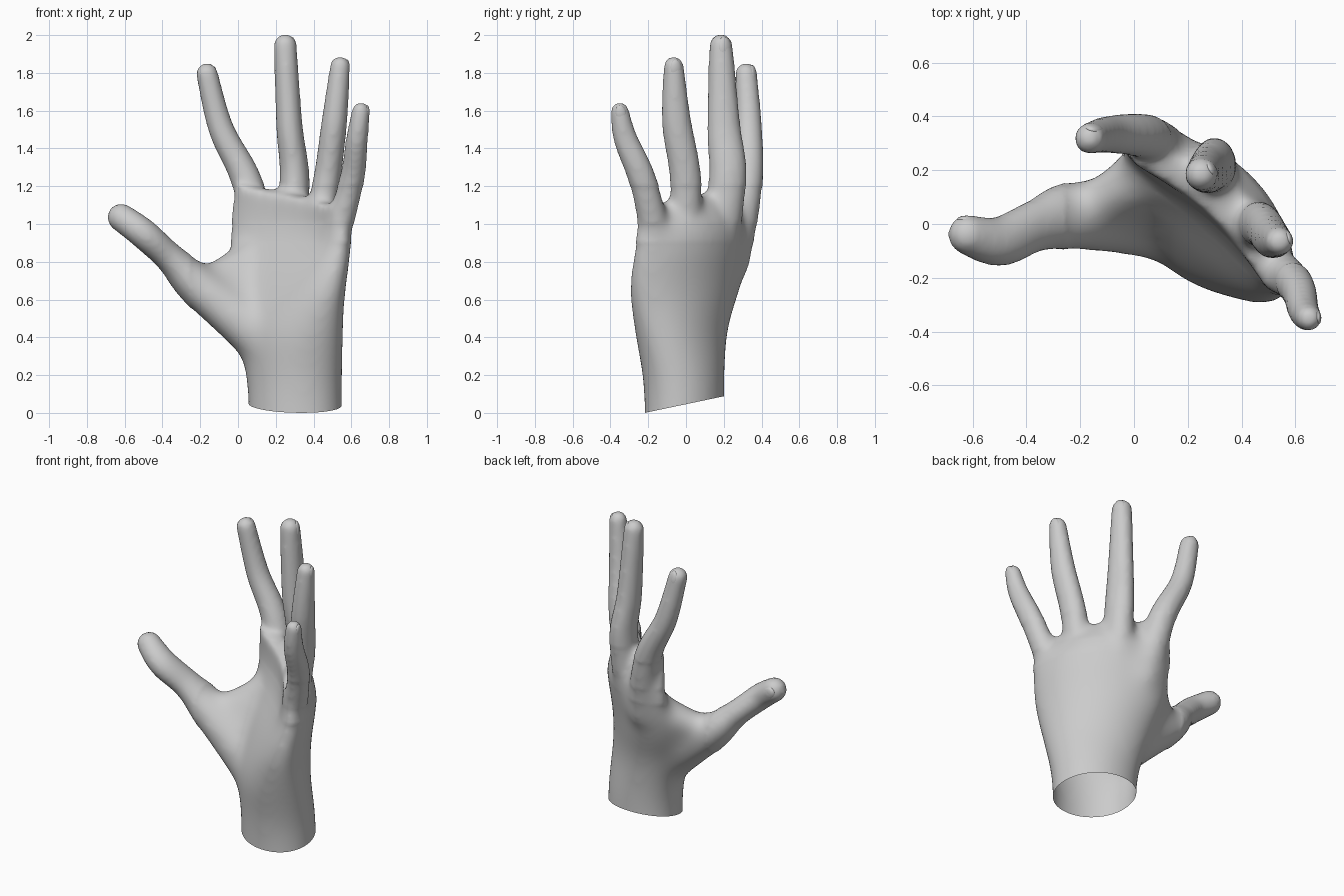
import bpy, bmesh, math
from mathutils import Vector, Matrix

if "Cube" in bpy.data.objects:
    bpy.data.objects.remove(bpy.data.objects["Cube"])

N = 24


def clamp(t):
    return max(0, min(1, t))


def spline(rows, steps=6):
    """Catmull-Rom through rows of equal length."""
    out = []
    for i in range(len(rows) - 1):
        p0, p1 = rows[max(i - 1, 0)], rows[i]
        p2, p3 = rows[i + 1], rows[min(i + 2, len(rows) - 1)]
        for k in range(steps):
            t = k / steps
            out.append([0.5 * (2 * b + (c - a) * t + (2 * a - 5 * b + 4 * c - d) * t * t
                        + (3 * b - a - 3 * c + d) * t ** 3) for a, b, c, d in zip(p0, p1, p2, p3)])
    return out + [list(rows[-1])]


def loft(bm, rings):
    vs = [[bm.verts.new(p) for p in ring] for ring in rings]
    for a, b in zip(vs, vs[1:]):
        for i in range(N):
            j = (i + 1) % N
            bm.faces.new((a[i], a[j], b[j], b[i]))
    bm.faces.new(vs[0][::-1])
    bm.faces.new(vs[-1])


def limb(bm, rows, bulge):
    """Tube along (x, y, z, radius), deeper by 'bulge' midway, with a domed tip."""
    path = spline(rows)
    last = len(path) - 1
    pts = [(Vector(p[:3]), p[3], p[3] * (1 + bulge * math.sin(math.pi * i / last)))
           for i, p in enumerate(path)]
    tip, r, _ = pts[-1]
    aim = (tip - pts[-3][0]).normalized()
    for k in range(1, 6):
        a = k * math.pi / 2 / 5.3
        pts.append((tip + aim * r * math.sin(a), r * math.cos(a), r * math.cos(a)))
    rings = []
    for i, (p, ra, rb) in enumerate(pts):
        d = (pts[min(i + 1, len(pts) - 1)][0] - pts[max(i - 1, 0)][0]).normalized()
        depth = (Vector((0, 1, 0)) - d * d.y).normalized()
        side = d.cross(depth)
        rings.append([p + side * ra * math.cos(q) + depth * rb * math.sin(q)
                      for q in (2 * math.pi * n / N for n in range(N))])
    loft(bm, rings)
    return tip, aim, r


bm = bmesh.new()

# palm and wrist: z, centre x, centre y, half width, half thickness
palm = [(-.15, .30, -.005, .265, .21),
        (.15, .30, -.01, .265, .21),
        (.45, .278, -.025, .325, .205),
        (.70, .28, .01, .4, .172),
        (.95, .308, .06, .425, .125),
        (1.15, .29, .04, .36, .07)]
rings = []
for z, cx, cy, w, t in spline(palm):
    # the section twists from the wrist, arches and slopes to the little finger
    a = math.radians(-21 - 22 * clamp((z - .1) / .5))
    arch = .06 * clamp((z - .4) / .6)
    tilt = .06 * clamp((z - .8) / .3)
    along, dorsal = Vector((math.cos(a), math.sin(a), 0)), Vector((-math.sin(a), math.cos(a), 0))
    ring = []
    for n in range(N):
        c, s = math.cos(2 * math.pi * n / N), math.sin(2 * math.pi * n / N)
        ring.append(Vector((cx, cy, z - tilt * c)) + along * w * c
                    + dorsal * (t * s + arch * (1 - 2 * c * c)))
    rings.append(ring)
loft(bm, rings)

# fingers and thumb from inside the palm to the tip, with bulge and nail direction (degrees)
index = [(.14, .23, .75, .11), (.055, .32, 1.2, .083), (-.088, .333, 1.5, .068), (-.164, .318, 1.795, .058)]
middle = [(.27, .15, .75, .1), (.30, .22, 1.22, .08), (.272, .2, 1.52, .07), (.25, .185, 1.945, .061)]
ring_f = [(.38, -.03, .75, .1), (.465, 0, 1.2, .074), (.51, -.05, 1.54, .068), (.54, -.065, 1.835, .053)]
little = [(.46, -.12, .75, .09), (.595, -.22, 1.2, .068), (.63, -.32, 1.45, .058), (.65, -.35, 1.597, .048)]
thumb = [(.2, 0, .33, .15), (-.2, .03, .665, .115), (-.36, -.005, .82, .08),
         (-.5, -.065, .948, .08), (-.618, -.04, 1.035, .074)]
digits = {"index": (index, .04, 72), "middle": (middle, .3, 30), "ring": (ring_f, .17, 17),
          "little": (little, .12, 6), "thumb": (thumb, .22, 90)}
tips = {name: limb(bm, rows, bulge) for name, (rows, bulge, _) in digits.items()}

# skin web: a fan of tubes from the thumb root to the index side of the palm
for k in range(5):
    t = k / 4
    a = Vector((-.17, .06, .7)).lerp(Vector((.05, .02, .47)), t)
    b = Vector((.06, .2, .82)).lerp(Vector((.2, .06, .42)), t)
    r = .075 + .055 * t
    limb(bm, [(*a, r), (*b, r + .025)], .15)

bmesh.ops.recalc_face_normals(bm, faces=bm.faces[:])
mesh = bpy.data.meshes.new("hand")
bm.to_mesh(mesh)
bm.free()
hand = bpy.data.objects.new("hand", mesh)
bpy.context.collection.objects.link(hand)

# fuse the parts into one skin
rm = hand.modifiers.new("fuse", 'REMESH')
rm.mode, rm.voxel_size = 'VOXEL', .015
sm = hand.modifiers.new("soften", 'SMOOTH')
sm.factor, sm.iterations = .5, 8
dg = bpy.context.evaluated_depsgraph_get()
fused = bpy.data.meshes.new_from_object(hand.evaluated_get(dg))
hand.modifiers.clear()
hand.data = fused

# blend the joints of the palm, most around the thumb root, then cut the open slanted wrist
bm = bmesh.new()
bm.from_mesh(fused)
for top, left, turns in ((1.2, -.12, 14), (1.0, -.2, 25), (.9, -.25, 35)):
    zone = [v for v in bm.verts if v.co.z < top and v.co.x > left and v.co.z > -.1]
    for _ in range(turns):
        bmesh.ops.smooth_vert(bm, verts=zone, factor=.5, use_axis_x=True, use_axis_y=True, use_axis_z=True)
bmesh.ops.bisect_plane(bm, geom=bm.verts[:] + bm.edges[:] + bm.faces[:], plane_co=(0, 0, .046),
                       plane_no=(0, -.21, 1), clear_inner=True)
for f in bm.faces:
    f.smooth = True
bm.to_mesh(fused)
bm.free()

# fingernails, almost flush with the skin
for name, (tip, d, r) in tips.items():
    a = math.radians(digits[name][2])
    out = Vector((math.cos(a), math.sin(a), 0))
    out = (out - d * out.dot(d)).normalized()
    rot = Matrix((d.cross(out), d, out)).transposed().to_4x4()
    bm = bmesh.new()
    bmesh.ops.create_uvsphere(bm, u_segments=20, v_segments=10, radius=1, matrix=Matrix.Translation(
        tip - d * r * .3 + out * r * .62) @ rot @ Matrix.Diagonal((r * .65, r * 1.05, r * .36, 1)))
    for f in bm.faces:
        f.smooth = True
    me = bpy.data.meshes.new(name + "_nail")
    bm.to_mesh(me)
    bm.free()
    bpy.context.collection.objects.link(bpy.data.objects.new(name + "_nail", me))
